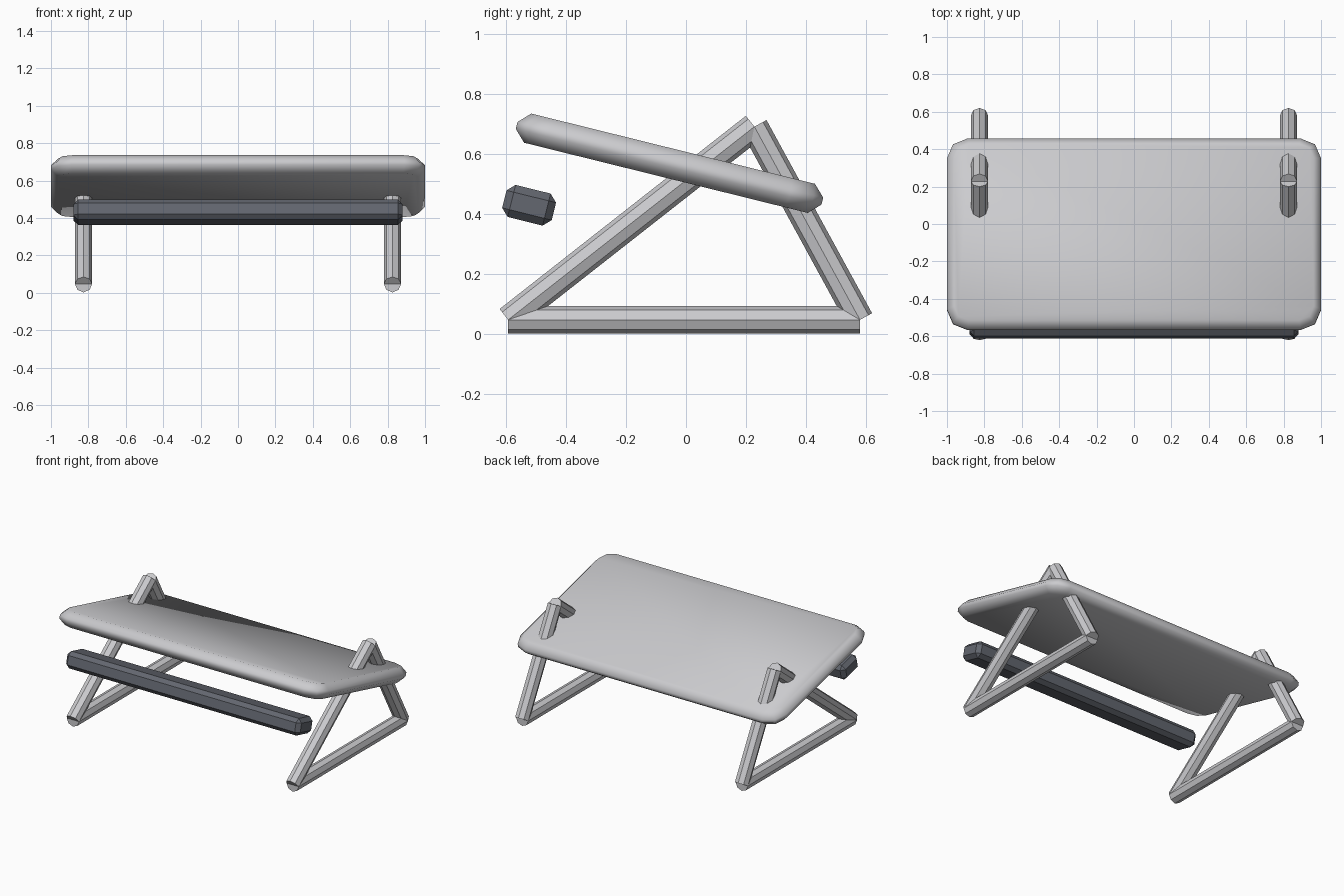
import bpy, bmesh, math
from mathutils import Vector

cube = bpy.data.objects.get("Cube")
if cube:
    bpy.data.objects.remove(cube, do_unlink=True)

TILT = math.radians(-13.9)


def material(name, color):
    mat = bpy.data.materials.new(name)
    mat.use_nodes = True
    mat.diffuse_color = (*color, 1)
    mat.node_tree.nodes["Principled BSDF"].inputs["Base Color"].default_value = (*color, 1)
    return mat


silver = material("light grey metal", (0.60, 0.60, 0.62))
dark = material("dark grey", (0.125, 0.135, 0.16))


def finish(bm, name, mat, smooth=False):
    bmesh.ops.recalc_face_normals(bm, faces=bm.faces)
    for face in bm.faces:
        face.smooth = smooth
    mesh = bpy.data.meshes.new(name)
    bm.to_mesh(mesh)
    bm.free()
    mesh.materials.append(mat)
    obj = bpy.data.objects.new(name, mesh)
    bpy.context.collection.objects.link(obj)
    return obj


def box(size):
    bm = bmesh.new()
    bmesh.ops.create_cube(bm, size=1)
    bmesh.ops.scale(bm, vec=size, verts=bm.verts)
    return bm


def bevel(bm, edges, offset, segments):
    bmesh.ops.bevel(bm, geom=edges, offset=offset, segments=segments,
                    profile=0.5, affect='EDGES')


def is_upright(edge):
    a, b = edge.verts
    return abs(a.co.z - b.co.z) > 0.05


# Sloping board with rounded corners and chamfered rims
bm = box((2.0, 1.05, 0.10))
bevel(bm, [e for e in bm.edges if is_upright(e)], 0.11, 2)
bevel(bm, [e for e in bm.edges if not is_upright(e)], 0.038, 1)
board = finish(bm, "sloping_board", silver, smooth=True)
board.location = (0, -0.055, 0.57)
board.rotation_euler.x = TILT

# Chamfered bar in front of the board
bm = box((1.76, 0.17, 0.11))
bevel(bm, bm.edges[:], 0.025, 1)
bar = finish(bm, "front_bar", dark)
bar.location = (0, -0.523, 0.43)
bar.rotation_euler.x = TILT


def tube(name, start, end, radius=0.046):
    """Eight-sided rod between two points, with a corner facing sideways."""
    bm = bmesh.new()
    axis = (end - start).normalized()
    side = Vector((1, 0, 0))
    up = side.cross(axis)
    rings = []
    for centre in (start, end):
        angles = [i * math.tau / 8 for i in range(8)]
        rings.append([bm.verts.new(centre + radius * (side * math.cos(a) + up * math.sin(a)))
                      for a in angles])
        bm.faces.new(rings[-1])
    for i in range(8):
        j = (i + 1) % 8
        bm.faces.new((rings[0][i], rings[0][j], rings[1][j], rings[1][i]))
    return finish(bm, name, silver)


# Triangular frames on both sides
for label, x in (("left", 0.826), ("right", -0.826)):
    front = Vector((x, -0.593, 0.048))
    peak = Vector((x, 0.228, 0.692))
    back = Vector((x, 0.58, 0.048))
    tube(label + "_front_leg", front, peak)
    tube(label + "_back_leg", peak, back)
    tube(label + "_base_rail", front, back)
